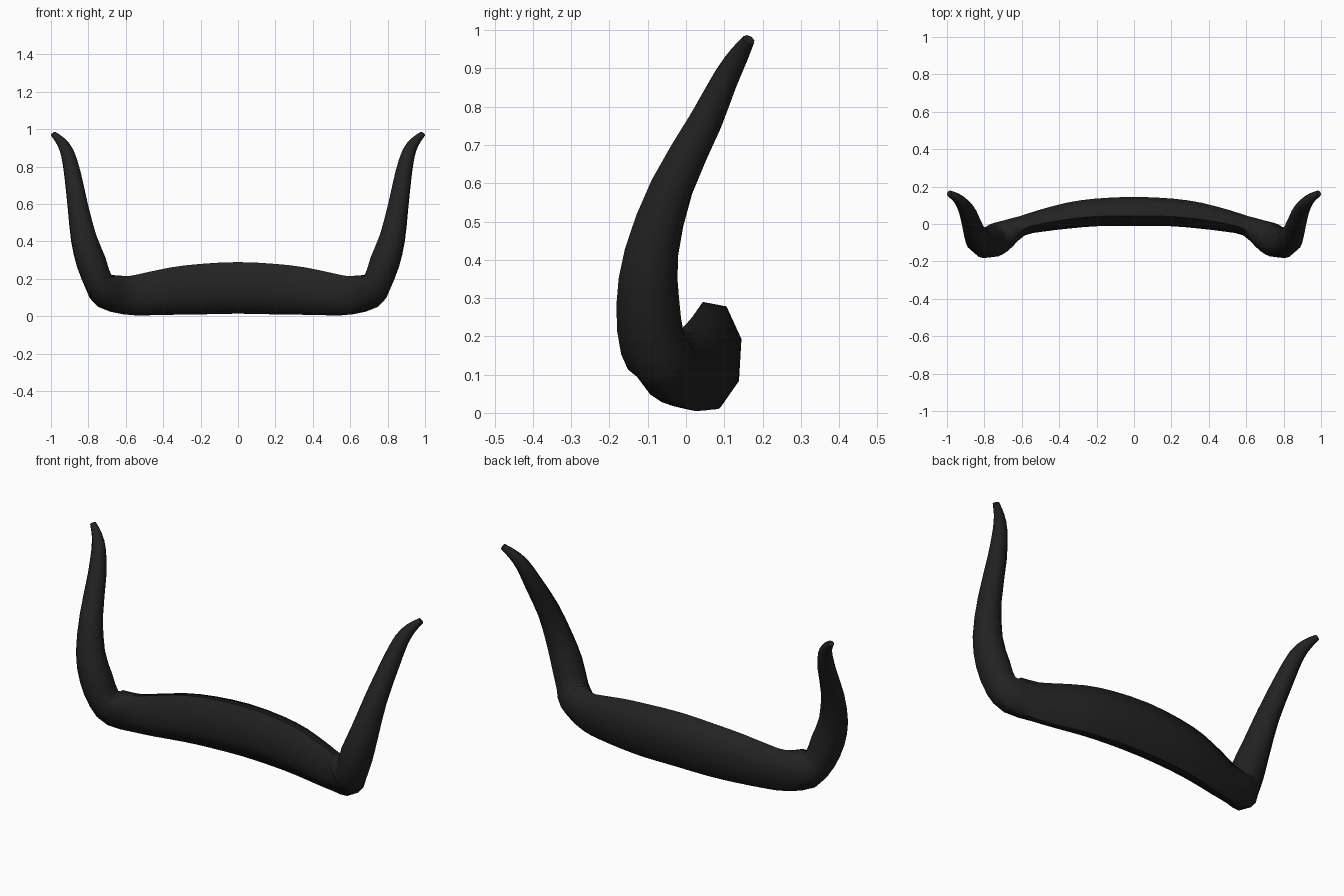
import bpy, bmesh, math
from mathutils import Vector

if "Cube" in bpy.data.objects:
    bpy.data.objects.remove(bpy.data.objects["Cube"])

SIDES = 8
PHASE = math.radians(16.5)

# Stations from the bar centre to the horn tip: x, y, z, in-plane radius, depth radius
stations = [
    (0.00, 0.067, 0.152, 0.138, 0.078),
    (0.20, 0.062, 0.145, 0.135, 0.074),
    (0.35, 0.045, 0.135, 0.127, 0.069),
    (0.50, 0.016, 0.118, 0.113, 0.058),
    (0.60, -0.010, 0.113, 0.103, 0.054),
    (0.70, -0.058, 0.135, 0.097, 0.078),
    (0.745, -0.088, 0.182, 0.077, 0.084),
    (0.785, -0.100, 0.290, 0.080, 0.082),
    (0.826, -0.090, 0.420, 0.069, 0.071),
    (0.857, -0.037, 0.590, 0.055, 0.057),
    (0.885, 0.050, 0.760, 0.045, 0.045),
    (0.913, 0.105, 0.875, 0.036, 0.034),
    (0.948, 0.139, 0.935, 0.026, 0.025),
    (0.988, 0.164, 0.975, 0.015, 0.016),
]


def smooth_path(pts):
    """Catmull-Rom path with one extra point per span, mirrored at the start."""
    p = [Vector(s) for s in pts]
    first = p[1].copy()
    first[0] = -first[0]
    p = [first] + p + [p[-1] * 2 - p[-2]]
    out = []
    for i in range(1, len(p) - 2):
        out.append(p[i])
        out.append((9 * (p[i] + p[i + 1]) - p[i - 1] - p[i + 2]) / 16)
    out.append(p[-2])
    return out


# Half of the horned bar, swept as an eight-sided tube
path = smooth_path(stations)
centres = [Vector(s[:3]) for s in path]
bm = bmesh.new()
rings = []
for i, s in enumerate(path):
    c = centres[i]
    if i == 0:
        t = Vector((1, 0, 0))
    else:
        lo, hi = max(i - 2, 0), min(i + 2, len(path) - 1)
        t = (centres[hi] - centres[lo]).normalized()
    n1 = t.cross(Vector((0, 1, 0))).normalized()
    n2 = t.cross(n1)
    ring = []
    for k in range(SIDES):
        a = PHASE + math.tau * k / SIDES
        ring.append(bm.verts.new(c + (n1 * s[3] * math.cos(a) + n2 * s[4] * math.sin(a)) / 0.96))
    rings.append(ring)
for r0, r1 in zip(rings, rings[1:]):
    for k in range(SIDES):
        j = (k + 1) % SIDES
        bm.faces.new((r0[k], r0[j], r1[j], r1[k]))

# Blunt horn tip
bm.faces.new(rings[-1])
bmesh.ops.recalc_face_normals(bm, faces=bm.faces)
tip = bm.faces[:][-1]
if tip.normal.dot(centres[-1] - centres[-2]) < 0:
    bmesh.ops.reverse_faces(bm, faces=bm.faces[:])

mesh = bpy.data.meshes.new("horned_bar")
bm.to_mesh(mesh)
bm.free()
bar = bpy.data.objects.new("horned_bar", mesh)
bpy.context.collection.objects.link(bar)

# Single dark colour
mat = bpy.data.materials.new("matte black")
mat.diffuse_color = (0.016, 0.016, 0.016, 1)
mat.use_nodes = True
mat.node_tree.nodes["Principled BSDF"].inputs["Base Color"].default_value = mat.diffuse_color
mesh.materials.append(mat)

# Smooth shading, then the mirrored second half
bpy.context.view_layer.objects.active = bar
bar.select_set(True)
bpy.ops.object.shade_smooth_by_angle(angle=math.radians(60))
mirror = bar.modifiers.new("mirror", 'MIRROR')
mirror.use_axis[0] = True
mirror.use_clip = True
mirror.merge_threshold = 0.001
